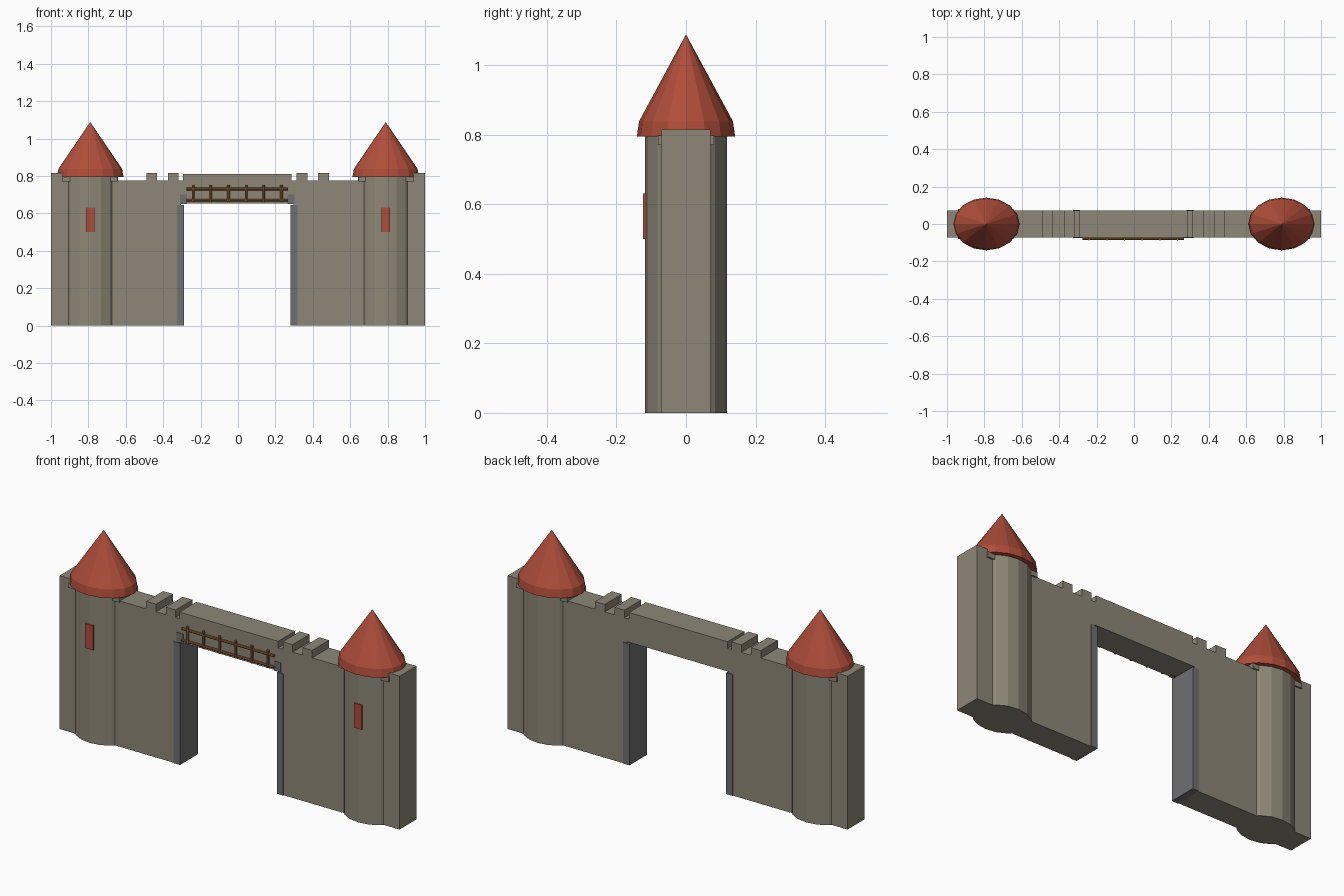
import bpy
import bmesh
import math
from mathutils import Matrix, Vector

cube = bpy.data.objects.get("Cube")
if cube:
    bpy.data.objects.remove(cube, do_unlink=True)


def material(name, rgb):
    mat = bpy.data.materials.new(name)
    mat.use_nodes = True
    mat.diffuse_color = (*rgb, 1)
    mat.node_tree.nodes["Principled BSDF"].inputs["Base Color"].default_value = (*rgb, 1)
    return mat


STONE = material("warm stone", (0.27, 0.245, 0.185))
RED = material("red tile", (0.43, 0.075, 0.042))
GRAY = material("gray frame", (0.16, 0.16, 0.17))
WOOD = material("brown wood", (0.31, 0.135, 0.05))


def finish(name, bm, mat):
    bmesh.ops.recalc_face_normals(bm, faces=bm.faces)
    mesh = bpy.data.meshes.new(name)
    bm.to_mesh(mesh)
    bm.free()
    mesh.materials.append(mat)
    obj = bpy.data.objects.new(name, mesh)
    bpy.context.collection.objects.link(obj)
    return obj


def box(name, x, y, z, mat):
    """Box from a (low, high) pair on each axis."""
    bm = bmesh.new()
    spans = (x, y, z)
    centre = Vector([(a + b) / 2 for a, b in spans])
    size = [b - a for a, b in spans]
    bmesh.ops.create_cube(bm, size=1, matrix=Matrix.Translation(centre) @ Matrix.Diagonal((*size, 1)))
    return finish(name, bm, mat)


def frustum(name, x, low, high, r_low, r_high, mat, stretch=1.26, sides=16):
    """Upright faceted drum or cone, widened along x."""
    bm = bmesh.new()
    place = Matrix.Translation((x, 0, (low + high) / 2)) @ Matrix.Diagonal((stretch, 1, 1, 1))
    bmesh.ops.create_cone(bm, cap_ends=True, segments=sides, radius1=r_low, radius2=r_high,
                          depth=high - low, matrix=place)
    return finish(name, bm, mat)


def rod(name, start, end, radius, mat):
    a, b = Vector(start), Vector(end)
    bm = bmesh.new()
    turn = (b - a).to_track_quat("Z", "Y").to_matrix().to_4x4()
    bmesh.ops.create_cone(bm, cap_ends=True, segments=8, radius1=radius, radius2=radius,
                          depth=(b - a).length, matrix=Matrix.Translation((a + b) / 2) @ turn)
    return finish(name, bm, mat)


DEPTH = 0.071
WALL_TOP = 0.775
GATE_X = -0.004
DEEP = (-DEPTH, DEPTH)

# Wall with the gate opening, one extruded outline
outline = [(-1, 0), (GATE_X - 0.3, 0), (GATE_X - 0.3, 0.652), (GATE_X + 0.3, 0.652),
           (GATE_X + 0.3, 0), (1, 0), (1, WALL_TOP), (-1, WALL_TOP)]
bm = bmesh.new()
face = bm.faces.new([bm.verts.new((x, -DEPTH, z)) for x, z in outline])
moved = bmesh.ops.extrude_face_region(bm, geom=[face])["geom"]
bmesh.ops.translate(bm, vec=(0, 2 * DEPTH, 0),
                    verts=[g for g in moved if isinstance(g, bmesh.types.BMVert)])
finish("gate_wall", bm, STONE)

# Raised block above the gate
box("gate_parapet", (GATE_X - 0.29, GATE_X + 0.29), DEEP, (WALL_TOP, 0.81), STONE)

for side, s in (("left", 1), ("right", -1)):
    def span(a, b, shift=0.0):
        return tuple(sorted((s * a + shift, s * b + shift)))

    # Gate frame
    box(f"{side}_jamb", span(0.285, 0.322, GATE_X), (-0.075, 0.075), (0, 0.645), GRAY)
    box(f"{side}_lintel_end", span(0.268, 0.306, GATE_X), (-0.074, -0.05), (0.65, 0.7), GRAY)

    # Battlements
    for i, (a, b) in enumerate(((0.315, 0.373), (0.43, 0.488), (0.93, 1.0))):
        box(f"{side}_merlon_{i + 1}", span(a, b, 0 if i == 2 else GATE_X / 2),
            DEEP, (WALL_TOP, 0.815), STONE)

    # Tower, ledge under the roof, and roof
    cx = s * 0.79
    frustum(f"{side}_tower", cx, 0, 0.8, 0.118, 0.118, STONE)
    box(f"{side}_roof_ledge", span(0.645, 0.94), (-0.08, 0.08), (0.77, 0.797), STONE)
    frustum(f"{side}_roof_eave", cx, 0.795, 0.838, 0.141, 0.135, RED)
    frustum(f"{side}_roof", cx, 0.838, 1.088, 0.135, 0, RED)

    # Window plate
    box(f"{side}_window", (cx - 0.023, cx + 0.023), (-0.123, -0.114), (0.5, 0.63), RED)

# Wooden lattice hanging above the gate
for i, z in enumerate((0.67, 0.73)):
    rod(f"lattice_rail_{i + 1}", (-0.275, -0.078, z), (0.268, -0.078, z), 0.007, WOOD)
for i in range(6):
    x = -0.24 + 0.0945 * i
    rod(f"lattice_bar_{i + 1}", (x, -0.081, 0.66), (x, -0.081, 0.752), 0.007, WOOD)
